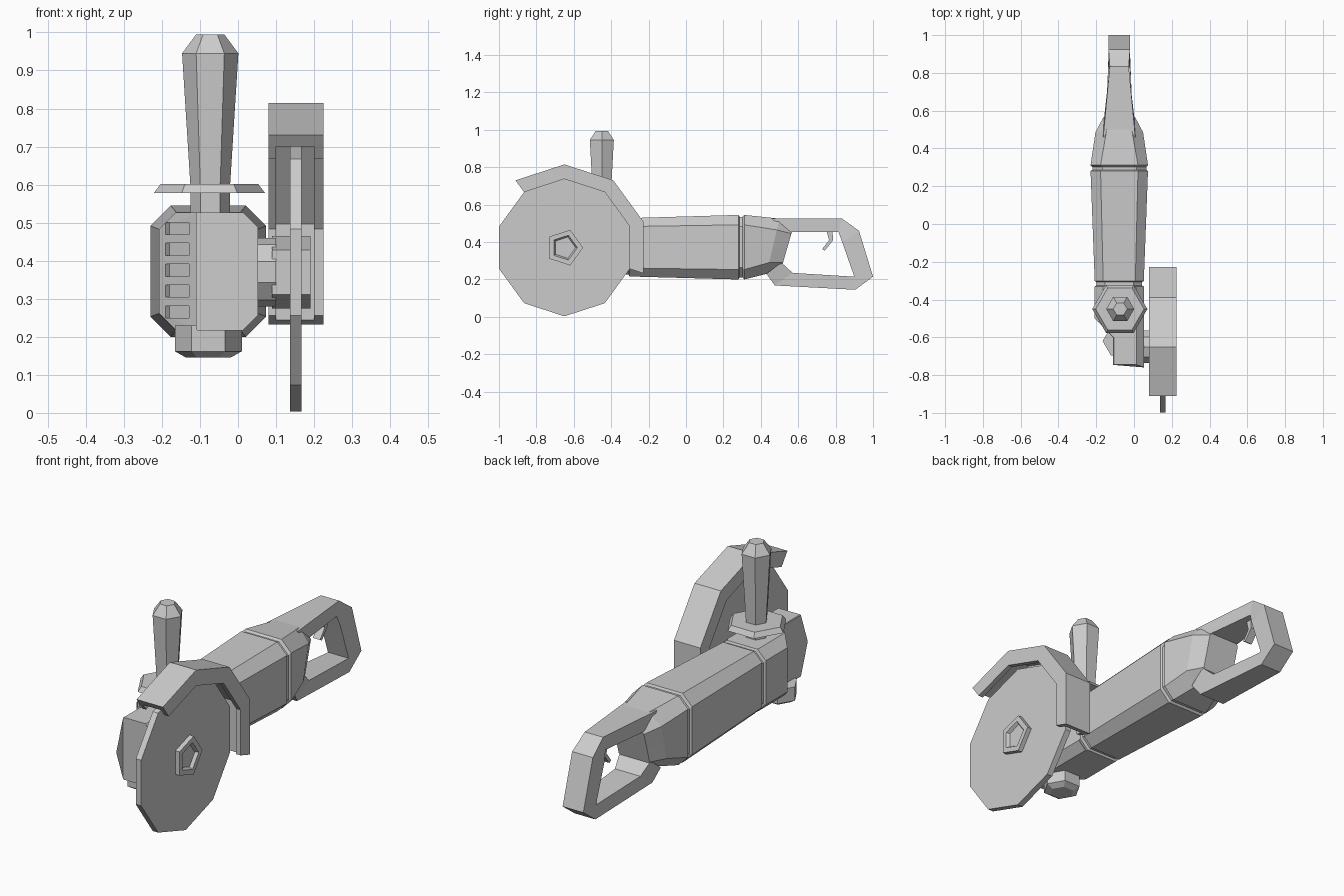
import bpy, bmesh
from math import sin, cos, pi, radians

if "Cube" in bpy.data.objects:
    bpy.data.objects.remove(bpy.data.objects["Cube"])

# Single grey material
grey = bpy.data.materials.new("plain grey")
grey.use_nodes = True
colour = (0.6, 0.6, 0.6, 1)
grey.diffuse_color = colour
grey.node_tree.nodes["Principled BSDF"].inputs["Base Color"].default_value = colour

AXIS_Y, AXIS_Z = -0.65, 0.37     # blade axis
BODY_X = -0.078                  # centre line of the body


def loft(name, rings):
    """Bridge equal rings of points and cap both ends."""
    bm = bmesh.new()
    loops = [[bm.verts.new(p) for p in ring] for ring in rings]
    n = len(loops[0])
    for a, b in zip(loops, loops[1:]):
        for i in range(n):
            j = (i + 1) % n
            bm.faces.new((a[i], a[j], b[j], b[i]))
    bm.faces.new(loops[0])
    bm.faces.new(loops[-1])
    bmesh.ops.recalc_face_normals(bm, faces=bm.faces)
    mesh = bpy.data.meshes.new(name)
    bm.to_mesh(mesh)
    bm.free()
    mesh.materials.append(grey)
    obj = bpy.data.objects.new(name, mesh)
    bpy.context.collection.objects.link(obj)
    return obj


def turned_x(name, sides, profile):
    """Polygonal solid about the blade axis from (x, radius) pairs."""
    start = 0 if sides == 5 else pi / 2
    turn = [start + 2 * pi * i / sides for i in range(sides)]
    return loft(name, [[(x, AXIS_Y + r * cos(a), AXIS_Z + r * sin(a)) for a in turn]
                       for x, r in profile])


def turned_z(name, sides, x, y, profile):
    """Polygonal solid about a vertical axis from (z, radius) pairs."""
    turn = [2 * pi * i / sides for i in range(sides)]
    return loft(name, [[(x + r * cos(a), y + r * sin(a), z) for a in turn]
                       for z, r in profile])


def section(xl, xr, z0, z1, cl, cr, top, mid=None, low=None, lead=0):
    """Chamfered cross-section whose y changes with height."""
    mid = top if mid is None else mid
    low = top if low is None else low
    zm = (z0 + z1) / 2
    outline = [(xl + cl, z1), (xr - cr, z1), (xr, z1 - cr), (xr, zm), (xr, z0 + cr),
               (xr - cr, z0), (xl + cl, z0), (xl, z0 + cl), (xl, zm), (xl, z1 - cl)]
    ring = []
    for i, (x, z) in enumerate(outline):
        end = top if z > zm else low
        y = mid + (end - mid) * abs(z - zm) / (z1 - zm)
        ring.append((x, y - (lead if i in (0, 6) else 0), z))
    return ring


def body(half, z0, z1, c, top, low=None):
    low = top if low is None else low
    return section(BODY_X - half, BODY_X + half, z0, z1, c, c, top, (top + low) / 2, low)


# Motor body with the two seam grooves and the tapering rear
loft("motor_body", [
    body(0.13, 0.217, 0.527, 0.045, -0.36),
    body(0.13, 0.217, 0.527, 0.045, -0.33),
    body(0.12, 0.227, 0.517, 0.045, -0.325),
    body(0.12, 0.227, 0.517, 0.045, -0.308),
    body(0.13, 0.216, 0.528, 0.045, -0.302),
    body(0.152, 0.2, 0.545, 0.053, 0.28),
    body(0.143, 0.21, 0.535, 0.053, 0.287),
    body(0.143, 0.21, 0.535, 0.053, 0.303),
    body(0.152, 0.2, 0.545, 0.053, 0.312),
    body(0.126, 0.23, 0.525, 0.06, 0.5, 0.43),
    body(0.085, 0.26, 0.475, 0.03, 0.572, 0.51),
])

# Gear head narrowing on one side to a wedge nose
head = loft("gear_head", [
    section(-0.208, 0.053, 0.217, 0.527, 0.045, 0.04, -0.34),
    section(-0.208, 0.053, 0.217, 0.527, 0.045, 0.04, -0.5, lead=0.045),
    section(-0.11, 0.053, 0.217, 0.527, 0.003, 0.04, -0.6),
    section(-0.11, 0.053, 0.217, 0.527, 0.003, 0.04, -0.745, -0.8, -0.745),
])

# Cooling slots cut in the slanted face
for k in range(5):
    bpy.ops.mesh.primitive_cube_add(size=1, location=(-0.16, -0.55, 0.265 + 0.055 * k),
                                    rotation=(0, 0, radians(-45)))
    cutter = bpy.context.object
    cutter.name = "slot_cutter"
    cutter.scale = (0.088, 0.03, 0.032)
    cutter.hide_render = True
    bpy.context.view_layer.update()
    cut = head.modifiers.new("slot", "BOOLEAN")
    cut.operation = "DIFFERENCE"
    cut.solver = "EXACT"
    cut.object = cutter
    bpy.context.view_layer.objects.active = head
    bpy.ops.object.modifier_apply(modifier=cut.name)
    bpy.data.objects.remove(cutter)

# Bearing cap under the gear head
turned_z("bearing_cap", 6, BODY_X, -0.62,
         [(0.23, 0.088), (0.162, 0.088), (0.145, 0.058)])

# Upright side handle with its collar
turned_z("handle_stem", 6, -0.073, -0.45, [(0.5, 0.052), (0.6, 0.052)])
turned_z("handle_collar", 6, -0.075, -0.45, [(0.578, 0.146), (0.602, 0.128)])
turned_z("upright_grip", 6, -0.073, -0.45,
         [(0.595, 0.052), (0.945, 0.074), (0.995, 0.037)])

# Blade, spindle and recessed nut
turned_x("cutting_disc", 10, [(0.137, 0.367), (0.167, 0.367)])
turned_x("spindle", 10, [(0.04, 0.09), (0.1, 0.09)])
turned_x("inner_flange", 5, [(0.09, 0.1), (0.14, 0.1)])
turned_x("blade_nut", 5, [(0.16, 0.1), (0.19, 0.1), (0.19, 0.07), (0.175, 0.06)])

# Blade guard: a channel swept over part of the disc
channel = [(0.08, 0.367), (0.08, 0.445), (0.225, 0.445), (0.225, 0.367),
           (0.2, 0.367), (0.2, 0.408), (0.1, 0.408), (0.1, 0.367)]
loft("blade_guard", [[(x, AXIS_Y + r * sin(radians(a)), AXIS_Z + r * cos(radians(a)))
                      for x, r in channel] for a in range(-36, 109, 36)])

# Rear loop handle: outer point, inner point, half width
stations = [((0.46, 0.525), (0.52, 0.455), 0.085), ((0.835, 0.525), (0.815, 0.455), 0.05),
            ((0.925, 0.46), (0.835, 0.4), 0.057), ((1.0, 0.215), (0.9, 0.215), 0.057),
            ((0.905, 0.145), (0.88, 0.216), 0.057), ((0.475, 0.168), (0.57, 0.235), 0.07),
            ((0.43, 0.23), (0.51, 0.29), 0.085)]
loft("rear_handle", [[(BODY_X - w, *o), (BODY_X + w, *o), (BODY_X + w, *i), (BODY_X - w, *i)]
                     for o, i, w in stations])

# Hooked trigger under the top bar
hook = [((0.75, 0.465), (0.782, 0.465)), ((0.765, 0.41), (0.787, 0.41)),
        ((0.728, 0.362), (0.742, 0.354))]
loft("trigger", [[(BODY_X - 0.02, *a), (BODY_X + 0.02, *a), (BODY_X + 0.02, *b),
                  (BODY_X - 0.02, *b)] for a, b in hook])
